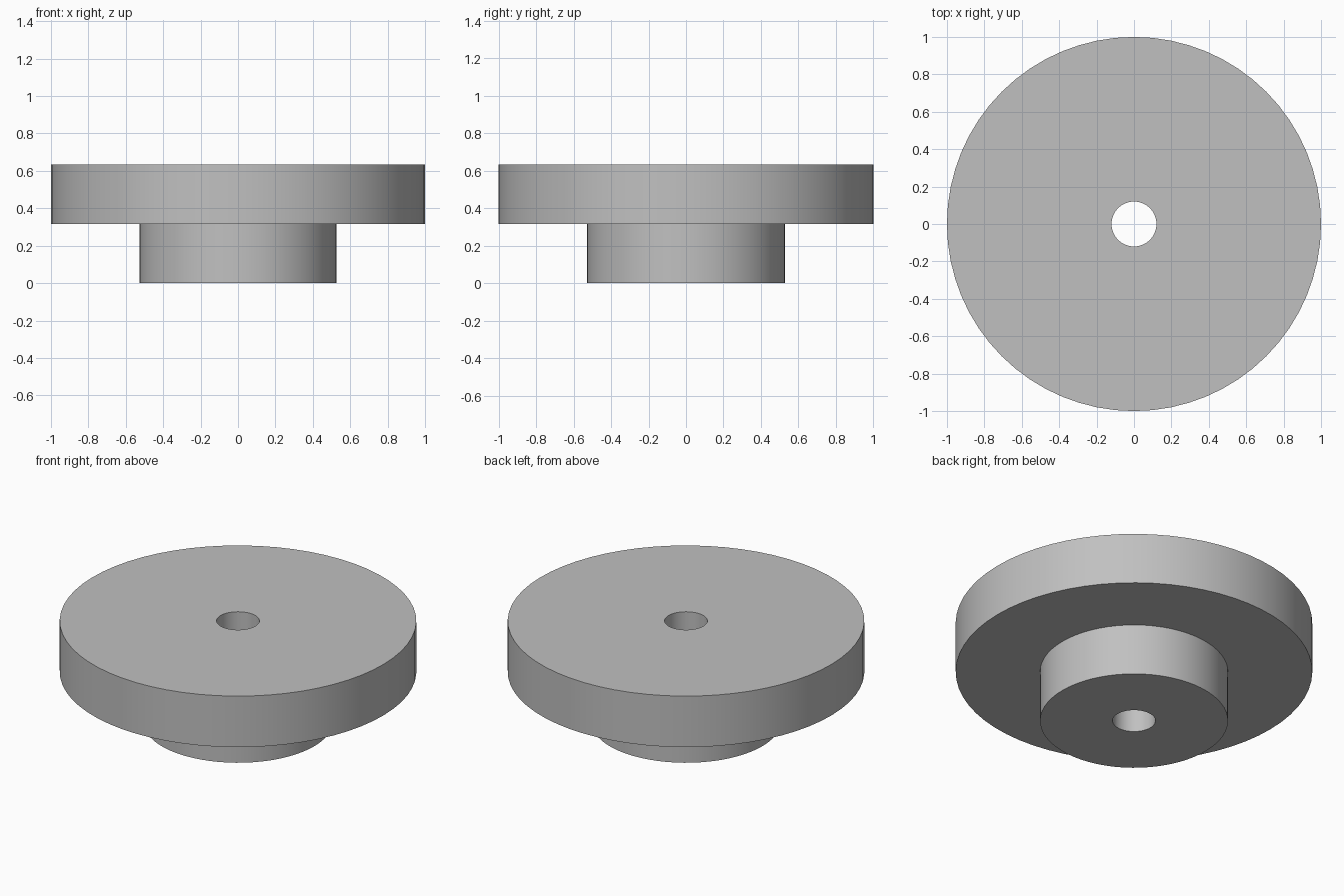
import bpy
import bmesh
import math

cube = bpy.data.objects.get("Cube")
if cube:
    bpy.data.objects.remove(cube, do_unlink=True)

SIDES = 64
BORE, HUB, RIM = 0.12, 0.527, 1.0
STEP, TOP = 0.317, 0.633

# Plain grey material
grey = bpy.data.materials.new("plain grey")
grey.use_nodes = True
colour = (0.53, 0.53, 0.53, 1)
grey.diffuse_color = colour
grey.node_tree.nodes["Principled BSDF"].inputs["Base Color"].default_value = colour


def lathe(name, profile):
    """Turn a closed (radius, height) profile around z."""
    bm = bmesh.new()
    rings = []
    for r, z in profile:
        angles = [math.tau * i / SIDES for i in range(SIDES)]
        rings.append([bm.verts.new((r * math.cos(a), r * math.sin(a), z)) for a in angles])
    for low, high in zip(rings, rings[1:] + rings[:1]):
        for i in range(SIDES):
            j = (i + 1) % SIDES
            bm.faces.new((low[i], low[j], high[j], high[i]))
    bmesh.ops.recalc_face_normals(bm, faces=bm.faces)
    mesh = bpy.data.meshes.new(name)
    bm.to_mesh(mesh)
    bm.free()
    mesh.materials.append(grey)
    obj = bpy.data.objects.new(name, mesh)
    bpy.context.collection.objects.link(obj)
    bpy.ops.object.select_all(action="DESELECT")
    obj.select_set(True)
    bpy.context.view_layer.objects.active = obj
    bpy.ops.object.shade_smooth_by_angle(angle=math.radians(30))
    return obj


# Stepped wheel: narrow hub below, wide disc above, bore straight through
lathe("stepped_wheel", [
    (BORE, 0), (HUB, 0), (HUB, STEP),
    (RIM, STEP), (RIM, TOP), (BORE, TOP),
])
